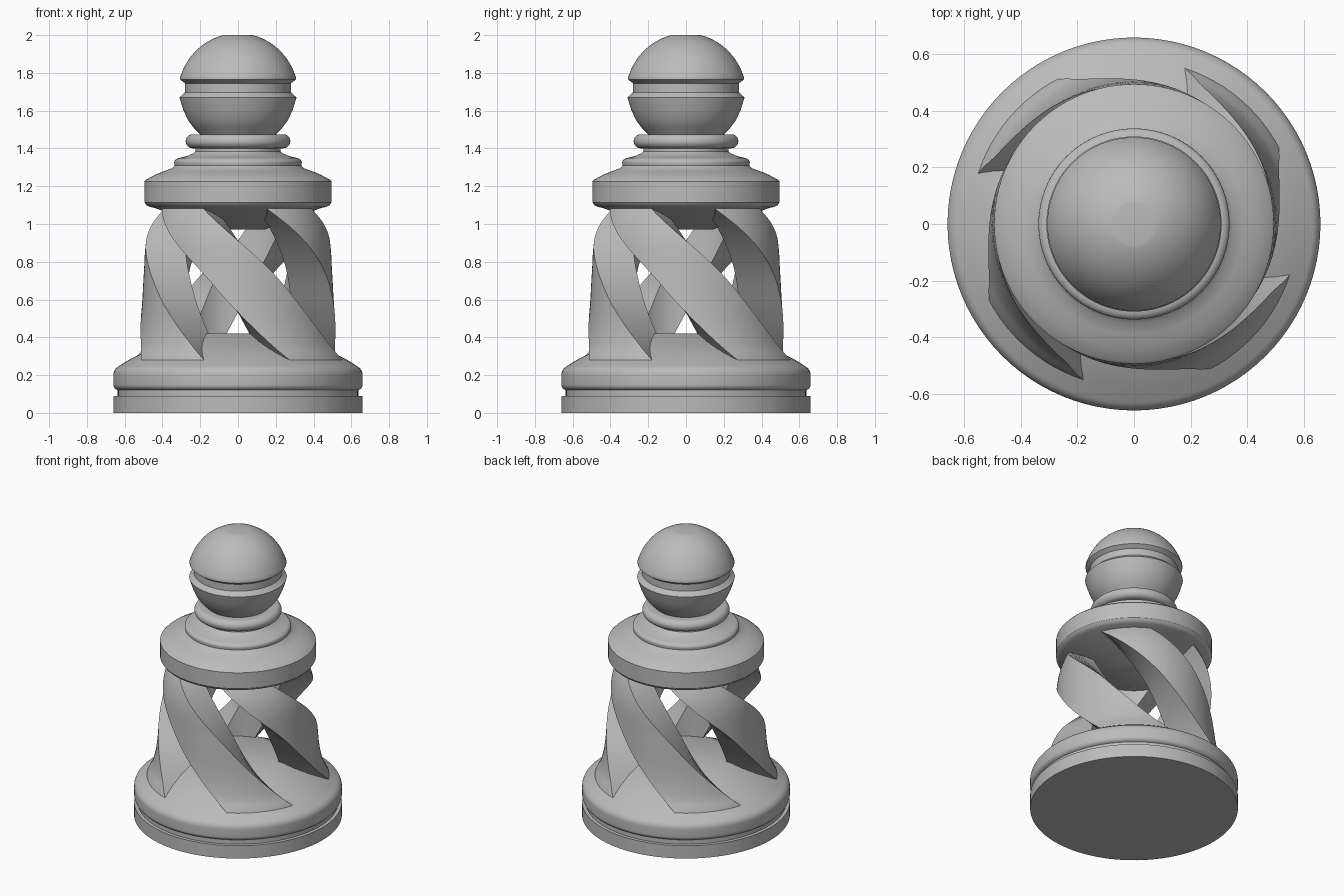
import bpy, bmesh, math

cube = bpy.data.objects.get("Cube")
if cube:
    bpy.data.objects.remove(cube, do_unlink=True)

grey = bpy.data.materials.new("plain_grey")
grey.use_nodes = True
colour = (0.5, 0.5, 0.5, 1)
grey.diffuse_color = colour
grey.node_tree.nodes["Principled BSDF"].inputs["Base Color"].default_value = colour


def finish(bm, name, angle=30):
    bmesh.ops.recalc_face_normals(bm, faces=bm.faces)
    mesh = bpy.data.meshes.new(name)
    bm.to_mesh(mesh)
    bm.free()
    mesh.materials.append(grey)
    obj = bpy.data.objects.new(name, mesh)
    bpy.context.collection.objects.link(obj)
    bpy.ops.object.select_all(action='DESELECT')
    obj.select_set(True)
    bpy.context.view_layer.objects.active = obj
    bpy.ops.object.shade_smooth_by_angle(angle=math.radians(angle))
    return obj


def skin(bm, rings):
    """Join closed rings of points into a capped tube."""
    loops = [[bm.verts.new(p) for p in ring] for ring in rings]
    n = len(loops[0])
    for a, b in zip(loops, loops[1:]):
        for i in range(n):
            j = (i + 1) % n
            bm.faces.new((a[i], a[j], b[j], b[i]))
    bm.faces.new(loops[0][::-1])
    bm.faces.new(loops[-1])


def polar(r, angle, z):
    return (r * math.cos(angle), r * math.sin(angle), z)


def lathe(name, profile, segments=96):
    bm = bmesh.new()
    skin(bm, [[polar(r, math.tau * i / segments, z) for i in range(segments)]
              for r, z in profile])
    return finish(bm, name)


def arc(r, z, radius_r, radius_z, start, end, steps=8):
    """Elliptical arc for a rounded moulding in a profile."""
    out = []
    for i in range(steps + 1):
        t = math.radians(start + (end - start) * i / steps)
        out.append((r + radius_r * math.cos(t), z + radius_z * math.sin(t)))
    return out


def interpolate(z, table):
    """Smooth curve through (z, value) pairs."""
    k = max(i for i in range(len(table) - 1) if i == 0 or table[i][0] <= z)

    def slope(i):
        a, b = table[max(i - 1, 0)], table[min(i + 1, len(table) - 1)]
        return (b[1] - a[1]) / (b[0] - a[0])
    (z0, v0), (z1, v1) = table[k], table[k + 1]
    h = z1 - z0
    t = (z - z0) / h
    return ((2 * t**3 - 3 * t**2 + 1) * v0 + (t**3 - 2 * t**2 + t) * h * slope(k)
            + (3 * t**2 - 2 * t**3) * v1 + (t**3 - t**2) * h * slope(k + 1))


# Base: plinth disc, groove, rounded moulding and shallow cone
lathe("base", [(0.66, 0), (0.66, 0.09), (0.637, 0.09), (0.637, 0.12)]
      + arc(0.63, 0.15, 0.03, 0.03, -70, 0)
      + arc(0.60, 0.20, 0.06, 0.055, 0, 62)
      + [(0.58, 0.28), (0.30, 0.42)])

# Collar: conical underside, straight rim, sloped shoulder and small ring
lathe("collar", [(0.14, 0.97), (0.44, 1.085), (0.465, 1.09), (0.485, 1.10),
                 (0.495, 1.115), (0.495, 1.225), (0.485, 1.235), (0.44, 1.26),
                 (0.39, 1.28), (0.35, 1.295), (0.335, 1.31)]
      + arc(0.305, 1.325, 0.033, 0.025, 0, 80)
      + [(0.27, 1.36), (0.235, 1.375), (0.225, 1.385), (0.225, 1.42)])

# Neck ring
lathe("neck_ring", [(0.2, 1.40)] + arc(0.24, 1.438, 0.037, 0.037, -90, 90, 16)
      + [(0.2, 1.475)])

# Head: ball with a groove around its middle and a flattened crown
lathe("head", [(0.19, 1.46), (0.20, 1.475), (0.235, 1.51), (0.265, 1.55),
               (0.29, 1.605), (0.31, 1.67), (0.28, 1.697), (0.28, 1.745),
               (0.307, 1.765), (0.307, 1.777)]
      + arc(0.0, 1.68, 0.32, 0.33, 20, 75, 14) + [(0.075, 2.0)])

# Twisted struts: ring sectors that turn and narrow as they rise
twist = [(0.2, 329), (0.28, 320), (0.55, 290), (0.757, 268), (0.97, 240),
         (1.08, 223), (1.12, 216)]
reach = [(0.2, 0.60), (0.28, 0.58), (0.36, 0.543), (0.5, 0.515), (0.75, 0.498),
         (0.9, 0.488), (1.0, 0.465), (1.08, 0.43), (1.12, 0.405)]
INNER, HALF, ARC, LEVELS = 0.28, math.radians(22), 12, 40
for k in range(4):
    rings = []
    for level in range(LEVELS + 1):
        z = 0.24 + 0.88 * level / LEVELS
        mid = math.radians(interpolate(z, twist) + 90 * k)
        radius = interpolate(z, reach)
        angles = [mid - HALF + 2 * HALF * i / ARC for i in range(ARC + 1)]
        rings.append([polar(radius, a, z) for a in angles]
                     + [polar(INNER, a, z) for a in reversed(angles)])
    bm = bmesh.new()
    skin(bm, rings)
    finish(bm, f"twisted_strut_{k + 1}", 40)
